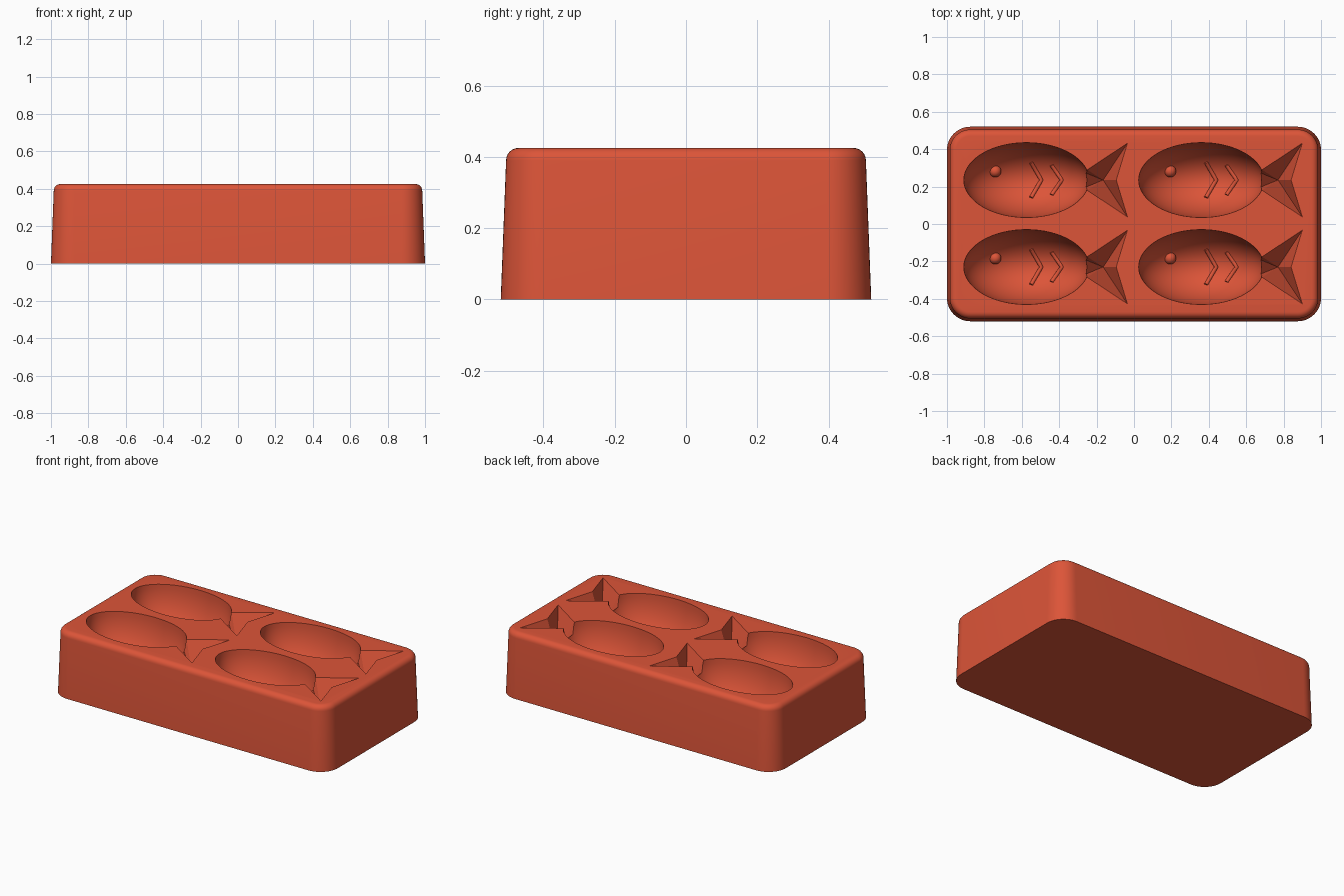
import bpy, bmesh, math

cube = bpy.data.objects.get("Cube")
if cube:
    bpy.data.objects.remove(cube, do_unlink=True)

TOP = 0.425
BODY = (0.335, 0.2, 0.3)          # half sizes of the fish hollow
FISH = [(x, y) for x in (-0.575, 0.36) for y in (-0.23, 0.235)]

red = bpy.data.materials.new("warm red")
red.use_nodes = True
color = (0.72, 0.09, 0.04, 1)
red.diffuse_color = color
red.node_tree.nodes["Principled BSDF"].inputs["Base Color"].default_value = color


def add_object(name, bm):
    bmesh.ops.recalc_face_normals(bm, faces=bm.faces)
    mesh = bpy.data.meshes.new(name)
    bm.to_mesh(mesh)
    bm.free()
    obj = bpy.data.objects.new(name, mesh)
    bpy.context.collection.objects.link(obj)
    mesh.materials.append(red)
    return obj


def select_only(obj):
    bpy.ops.object.select_all(action='DESELECT')
    obj.select_set(True)
    bpy.context.view_layer.objects.active = obj


def rounded_rect(hx, hy, r, steps=12):
    points = []
    for i, (sx, sy) in enumerate([(1, 1), (-1, 1), (-1, -1), (1, -1)]):
        for k in range(steps + 1):
            a = math.pi / 2 * (i + k / steps)
            points.append((sx * (hx - r) + r * math.cos(a), sy * (hy - r) + r * math.sin(a)))
    return points


def loft(bm, rings):
    loops = [[bm.verts.new(p) for p in ring] for ring in rings]
    for low, high in zip(loops, loops[1:]):
        n = len(low)
        for i in range(n):
            bm.faces.new((low[i], low[(i + 1) % n], high[(i + 1) % n], high[i]))
    bm.faces.new(loops[0])
    bm.faces.new(loops[-1])


# Tapered block with rounded corners and a rounded top rim
RIM = 0.035
levels = [(0, 0)]
for k in range(7):
    a = math.pi / 2 * k / 6
    levels.append((0.015 + RIM * (1 - math.cos(a)), TOP - RIM * (1 - math.sin(a))))
bm = bmesh.new()
loft(bm, [[(x, y, z) for x, y in rounded_rect(1 - d, 0.52 - d, 0.125 - d)] for d, z in levels])
block = add_object("mold_block", bm)


# Fish hollows: an ellipsoid body and a faceted forked tail
def body_cutter(x, y):
    bm = bmesh.new()
    bmesh.ops.create_uvsphere(bm, u_segments=64, v_segments=32, radius=1)
    bmesh.ops.scale(bm, vec=BODY, verts=bm.verts)
    bmesh.ops.translate(bm, vec=(x, y, TOP), verts=bm.verts)
    return add_object("body_cutter", bm)


def tail_cutter(x, y):
    outline = [(0.275, -0.055), (0.325, -0.055), (0.54, -0.197), (0.48, 0),
               (0.54, 0.197), (0.325, 0.055), (0.275, 0.055)]
    ax, depth, rise = 0.41, 0.22, 0.02
    grow = 1 + rise / depth
    bm = bmesh.new()
    apex = bm.verts.new((x + ax, y, TOP - depth))
    ring = [bm.verts.new((x + ax + (px - ax) * grow, y + py * grow, TOP + rise))
            for px, py in outline]
    for i, v in enumerate(ring):
        bm.faces.new((v, ring[(i + 1) % len(ring)], apex))
    bm.faces.new(ring)
    return add_object("tail_cutter", bm)


for x, y in FISH:
    for cutter in (body_cutter(x, y), tail_cutter(x, y)):
        mod = block.modifiers.new("hollow", 'BOOLEAN')
        mod.operation, mod.solver, mod.object = 'DIFFERENCE', 'EXACT', cutter
        select_only(block)
        bpy.ops.object.modifier_apply(modifier=mod.name)
        bpy.data.objects.remove(cutter, do_unlink=True)
select_only(block)
bpy.ops.object.shade_smooth_by_angle(angle=math.radians(30))


# Raised eye and chevron ribs on the floor of each hollow
def floor_point(px, py):
    a, b, c = BODY
    return (px, py, -c * math.sqrt(max(0, 1 - (px / a) ** 2 - (py / b) ** 2)))


def add_rib(x, y, tip, reach):
    curve = bpy.data.curves.new("fish_rib", 'CURVE')
    curve.dimensions = '3D'
    curve.bevel_depth, curve.bevel_resolution, curve.use_fill_caps = 0.011, 2, True
    line = curve.splines.new('POLY')
    steps = 12
    line.points.add(steps)
    for i, p in enumerate(line.points):
        t = 2 * i / steps - 1
        fx, fy, fz = floor_point(tip - 0.055 * abs(t), t * reach)
        p.co = (x + fx, y + fy, TOP + fz, 1)
    obj = bpy.data.objects.new("fish_rib", curve)
    bpy.context.collection.objects.link(obj)
    curve.materials.append(red)
    select_only(obj)
    bpy.ops.object.convert(target='MESH')


for x, y in FISH:
    ex, ey, ez = floor_point(-0.167, 0.047)
    bm = bmesh.new()
    bmesh.ops.create_uvsphere(bm, u_segments=24, v_segments=12, radius=0.032)
    bmesh.ops.translate(bm, vec=(x + ex, y + ey, TOP + ez), verts=bm.verts)
    select_only(add_object("fish_eye", bm))
    bpy.ops.object.shade_smooth()
    add_rib(x, y, 0.08, 0.095)
    add_rib(x, y, 0.19, 0.08)
